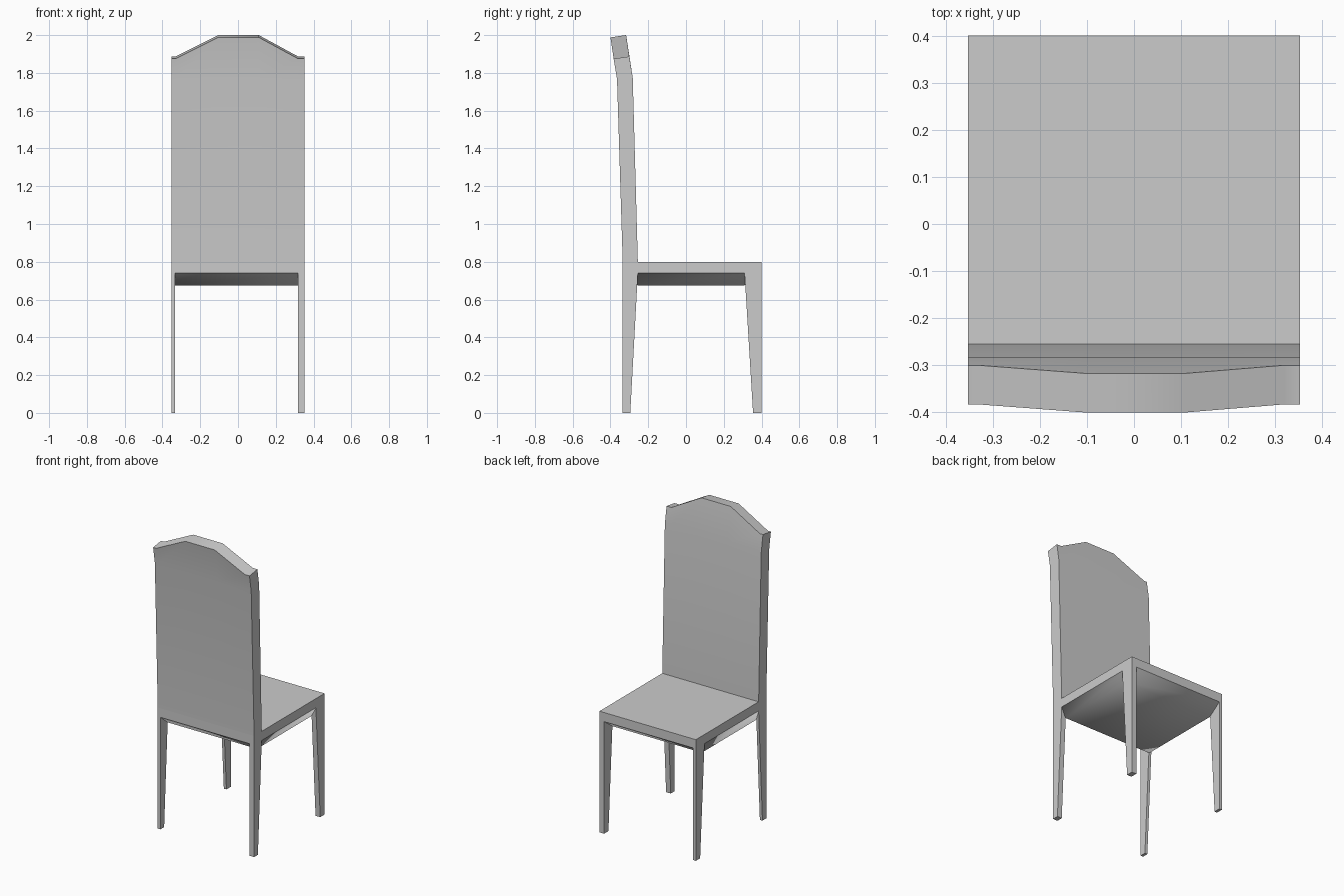
import bpy, bmesh, math

if "Cube" in bpy.data.objects:
    bpy.data.objects.remove(bpy.data.objects["Cube"])

XL, XR = -0.352, 0.352            # outer sides
IL, IR = -0.333, 0.318            # inner leg sides
YB, YF = -0.335, 0.40             # seat depth
LB, LF = -0.255, 0.31             # inner leg faces at seat height
Z_APRON, Z_SEAT = 0.74, 0.80


def rect(x0, x1, y0, y1, z):
    return [(x0, y0, z), (x1, y0, z), (x1, y1, z), (x0, y1, z)]


def loft(name, rings, bottom=False, top=False, angle=30):
    """Skin closed rings; end caps close facing sides with quads."""
    bm = bmesh.new()
    vs = [[bm.verts.new(p) for p in r] for r in rings]
    n = len(rings[0])
    for a, b in zip(vs, vs[1:]):
        for i in range(n):
            j = (i + 1) % n
            bm.faces.new((a[i], a[j], b[j], b[i]))
    for use, ring in ((bottom, vs[0][::-1]), (top, vs[-1])):
        if use:
            for i in range(n // 2 - 1):
                bm.faces.new((ring[i], ring[i + 1], ring[n - 2 - i], ring[n - 1 - i]))
    bmesh.ops.recalc_face_normals(bm, faces=bm.faces)
    me = bpy.data.meshes.new(name)
    bm.to_mesh(me)
    bm.free()
    ob = bpy.data.objects.new(name, me)
    bpy.context.collection.objects.link(ob)
    bpy.ops.object.select_all(action='DESELECT')
    ob.select_set(True)
    bpy.context.view_layer.objects.active = ob
    bpy.ops.object.shade_smooth_by_angle(angle=math.radians(angle))
    return ob


# seat slab with its apron
loft("seat", [rect(XL, XR, YB, YF, Z_APRON), rect(XL, XR, YB, YF, Z_SEAT)], top=True)

# softly shaded underside, sloping down from the apron edge
loft("seat_underside", [rect(IL, IR, LB, LF, 0.675),
                        rect(XL, XR, YB, YF, Z_APRON)], bottom=True, angle=89)

# four legs, tapering on their inner face only
for side, x0, x1 in (("left", XL, IL), ("right", IR, XR)):
    loft("back_leg_" + side, [rect(x0, x1, YB, -0.295, 0),
                              rect(x0, x1, YB, LB, Z_APRON)], bottom=True)
    loft("front_leg_" + side, [rect(x0, x1, 0.355, YF, 0),
                               rect(x0, x1, LF, YF, Z_APRON)], bottom=True)

# backrest: leaning slab with a peaked top edge and small flat shoulders
COLS = [(XL, 0), (-0.33, 0), (-0.105, 1), (0.11, 1), (0.318, 0), (XR, 0)]


def back_ring(rear, front):
    return ([(x, *rear(t)) for x, t in COLS] +
            [(x, *front(t)) for x, t in COLS[::-1]])


loft("backrest", [
    back_ring(lambda t: (YB, Z_SEAT), lambda t: (LB, Z_SEAT)),
    back_ring(lambda t: (-0.365, 1.765), lambda t: (-0.282, 1.775)),
    back_ring(lambda t: (-0.383 - 0.017 * t, 1.875 + 0.113 * t),
              lambda t: (-0.30 - 0.017 * t, 1.887 + 0.113 * t)),
], top=True)
